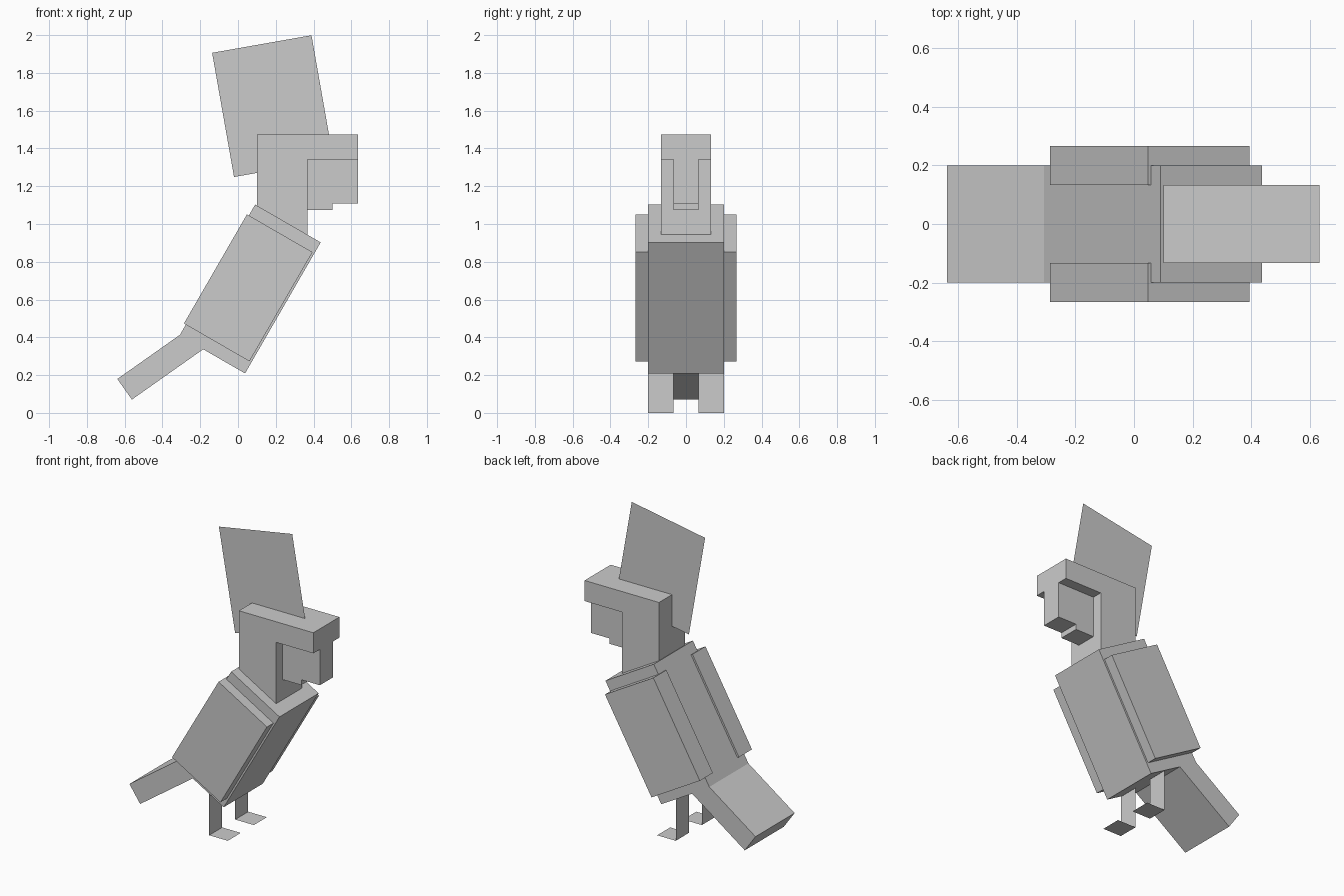
import bpy, bmesh, math
from mathutils import Matrix, Vector

cube = bpy.data.objects.get("Cube")
if cube:
    bpy.data.objects.remove(cube, do_unlink=True)

U = 0.1335  # one block unit

grey = bpy.data.materials.new("plain grey")
grey.use_nodes = True
colour = (0.6, 0.6, 0.6, 1)
grey.diffuse_color = colour
grey.node_tree.nodes["Principled BSDF"].inputs["Base Color"].default_value = colour


def finish(name, bm, centre, tilt):
    """Lean the mesh by tilt degrees towards +x, then place it."""
    bm.transform(Matrix.Translation(Vector(centre)) @ Matrix.Rotation(math.radians(tilt), 4, 'Y'))
    mesh = bpy.data.meshes.new(name)
    bm.to_mesh(mesh)
    bm.free()
    mesh.materials.append(grey)
    ob = bpy.data.objects.new(name, mesh)
    bpy.context.collection.objects.link(ob)


def box(name, size, centre, tilt=0):
    """Box with its size given in block units."""
    bm = bmesh.new()
    bmesh.ops.create_cube(bm, size=1)
    bmesh.ops.scale(bm, vec=Vector(size) * U, verts=bm.verts)
    finish(name, bm, centre, tilt)


def sheet(name, width, height, axis, centre, tilt=0):
    """Flat rectangle in block units, spanning the axes other than the given one."""
    bm = bmesh.new()
    bmesh.ops.create_grid(bm, x_segments=1, y_segments=1, size=0.5)
    bmesh.ops.scale(bm, vec=(width * U, height * U, 1), verts=bm.verts)
    if axis == 'Y':    # upright, seen from the front
        bm.transform(Matrix.Rotation(math.pi / 2, 4, 'X'))
    elif axis == 'X':  # upright, seen from the side
        bm.transform(Matrix.Rotation(math.pi / 2, 4, 'Z') @ Matrix.Rotation(math.pi / 2, 4, 'X'))
    finish(name, bm, centre, tilt)


# Body and tail
box("body", (3, 3, 6), (0.064, 0, 0.656), 30)
box("tail", (1, 3, 4), (-0.382, 0, 0.279), 54.8)

# Head, brow and beak
head_x = 0.1 + U
brow_z = 1.475 - U / 2
beak_top = 1.475 - U
box("head", (2, 2, 3), (head_x, 0, beak_top - 1.5 * U))
box("brow", (4, 2, 1), (0.1 + 2 * U, 0, brow_z))
box("beak_inner", (1, 1, 2), (0.1 + 2.5 * U, 0, beak_top - U))
box("beak_outer", (1, 1, 1.74), (0.1 + 3.5 * U, 0, beak_top - 0.87 * U))

# Crest feather
sheet("crest", 4, 5, 'Y', (0.184, 0, 1.624), -10)

# Wings, legs and feet on both sides
for side, s in (("left", 1), ("right", -1)):
    box(side + "_wing", (3, 1, 5), (0.054, s * 1.5 * U, 0.662), 30)
    sheet(side + "_leg", 1, 2, 'X', (-U / 2, s * U, U))
    sheet(side + "_foot", 1, 1, 'Z', (0, s * U, 0))
